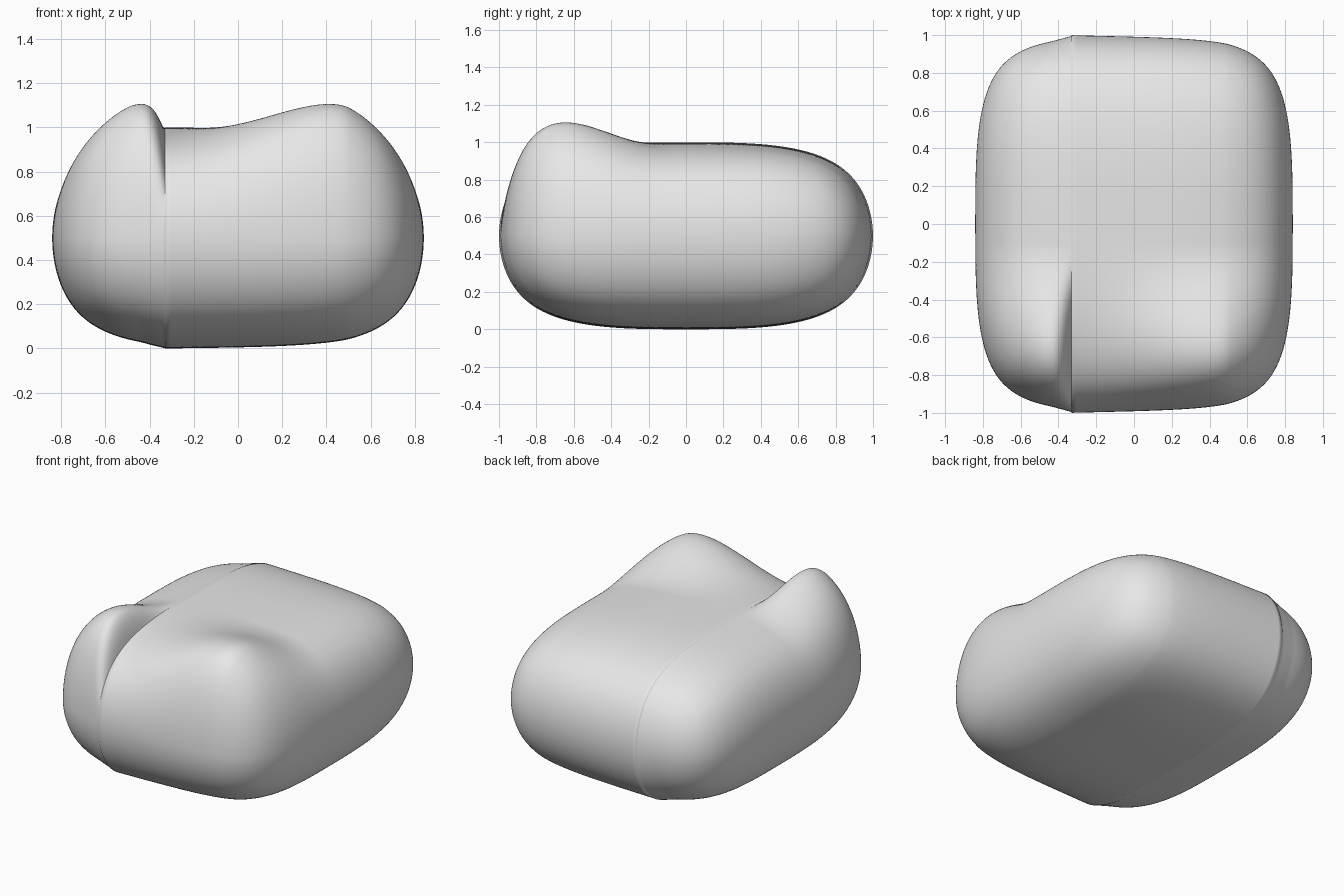
import bpy, bmesh

if "Cube" in bpy.data.objects:
    bpy.data.objects.remove(bpy.data.objects["Cube"])

X, Y = 0.877, 1.043    # cage half sizes (rounding shrinks them to 0.84 and 1.0)
CREASE_X = -0.33       # where the middle loop is dragged to
LIFT = 0.289           # height added to the two front lobes


def smooth(a, b, v):
    u = min(max((v - a) / (b - a), 0.0), 1.0)
    return u * u * (3 - 2 * u)


# Box cage: one middle loop along x and y, none in height
mesh = bpy.data.meshes.new("cushion_body")
body = bpy.data.objects.new("cushion_body", mesh)
bpy.context.collection.objects.link(body)
bm = bmesh.new()
bmesh.ops.create_cube(bm, size=2.0)
for axis in ((1, 0, 0), (0, 1, 0)):
    bmesh.ops.bisect_plane(bm, geom=bm.verts[:] + bm.edges[:] + bm.faces[:],
                           plane_co=(0, 0, 0), plane_no=axis)
for v in bm.verts:
    v.co = (v.co.x * X, v.co.y * Y, 0.5 + 0.5 * v.co.z)
bm.to_mesh(mesh)
bm.free()

# Round the cage into a soft block
bpy.context.view_layer.objects.active = body
body.select_set(True)
sub = body.modifiers.new("round", 'SUBSURF')
sub.levels = 6
bpy.ops.object.modifier_apply(modifier=sub.name)

for v in mesh.vertices:
    t, y, z = v.co
    a = abs(t)
    # Raise the two front lobes
    across = smooth(0.0, 0.5, a) * (1 - 0.3 * smooth(0.45, 0.84, a))
    along = smooth(0.1, 0.95, -y)
    up = min(max((z - 0.5) / 0.45, 0.0), 1.05)
    # Leave a slight ridge round the middle loop
    ridge = 1 - 0.01 * (1 - max(0.0, 1 - a / 0.4) ** 2)
    v.co.y = y * ridge
    v.co.z = 0.5 + (z - 0.5) * ridge + LIFT * across * along * up
    # Drag the middle loop left into a crease, steep on its left side
    reach, power = (0.45, 1.35) if t < 0 else (0.5, 1.4)
    v.co.x = t + CREASE_X * max(0.0, 1 - a / reach) ** power

# Single plain grey, smooth shading
grey = bpy.data.materials.new("light grey")
grey.diffuse_color = (0.8, 0.8, 0.8, 1.0)
grey.use_nodes = True
grey.node_tree.nodes["Principled BSDF"].inputs["Base Color"].default_value = grey.diffuse_color
mesh.materials.append(grey)
for p in mesh.polygons:
    p.use_smooth = True
mesh.update()
